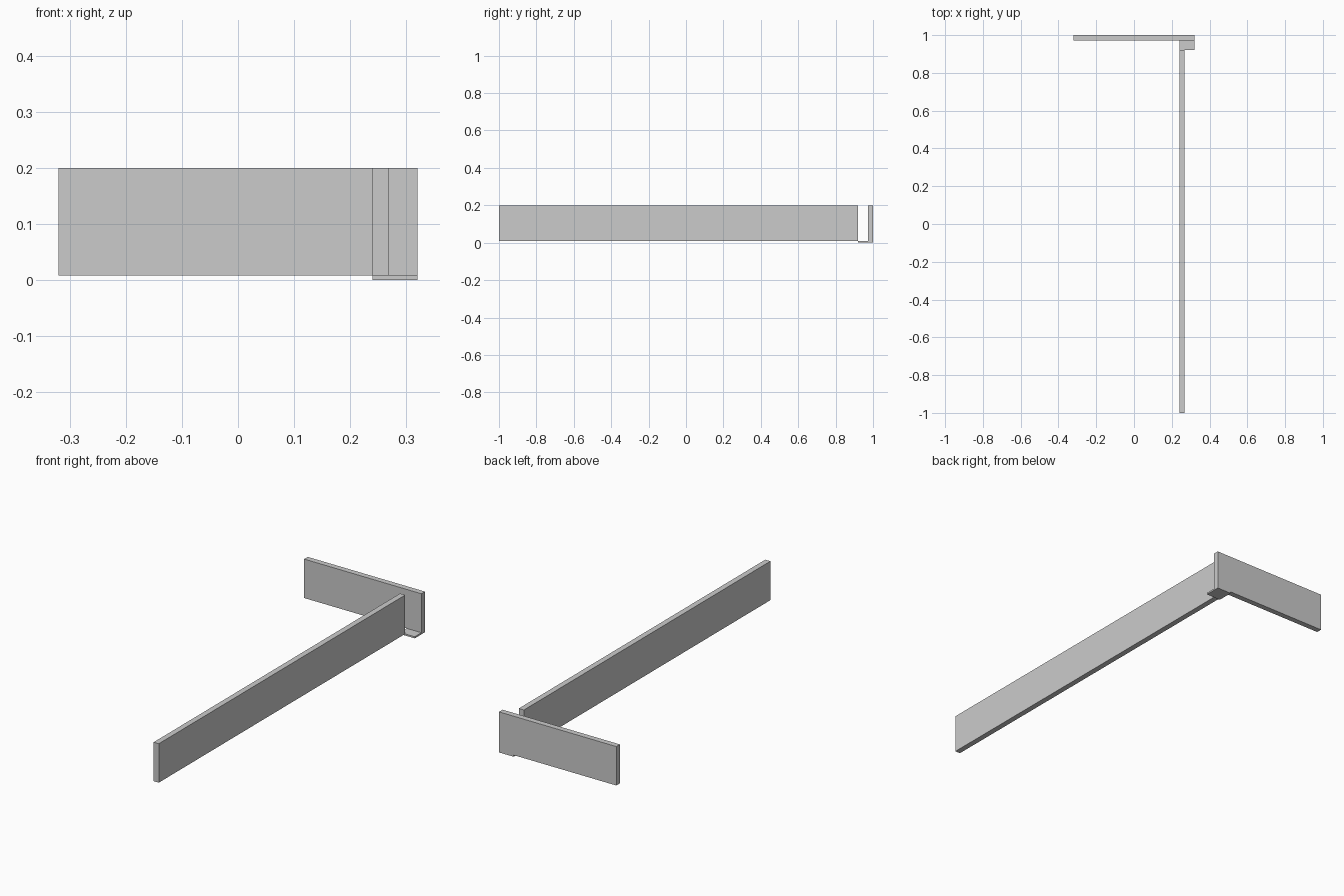
import bpy

if "Cube" in bpy.data.objects:
    bpy.data.objects.remove(bpy.data.objects["Cube"])


def box(name, lo, hi):
    """Axis-aligned board given by its two opposite corners."""
    bpy.ops.mesh.primitive_cube_add(
        size=1, location=[(a + b) / 2 for a, b in zip(lo, hi)])
    ob = bpy.context.object
    ob.name = ob.data.name = name
    ob.scale = [b - a for a, b in zip(lo, hi)]
    bpy.ops.object.transform_apply(location=False, rotation=False, scale=True)
    return ob


T = 0.028       # board thickness
PLATE = 0.008   # base plate thickness
H = 0.2         # overall height

# Long board, stopping short of the cross board
box("long_board", (0.24, -1.0, PLATE), (0.24 + T, 0.92, H))
# Short cross board at the back
box("cross_board", (-0.32, 1.0 - T, PLATE), (0.32, 1.0, H))
# Thin square plate under the corner, joining both boards
box("corner_plate", (0.24, 0.92, 0.0), (0.32, 1.0, PLATE))
